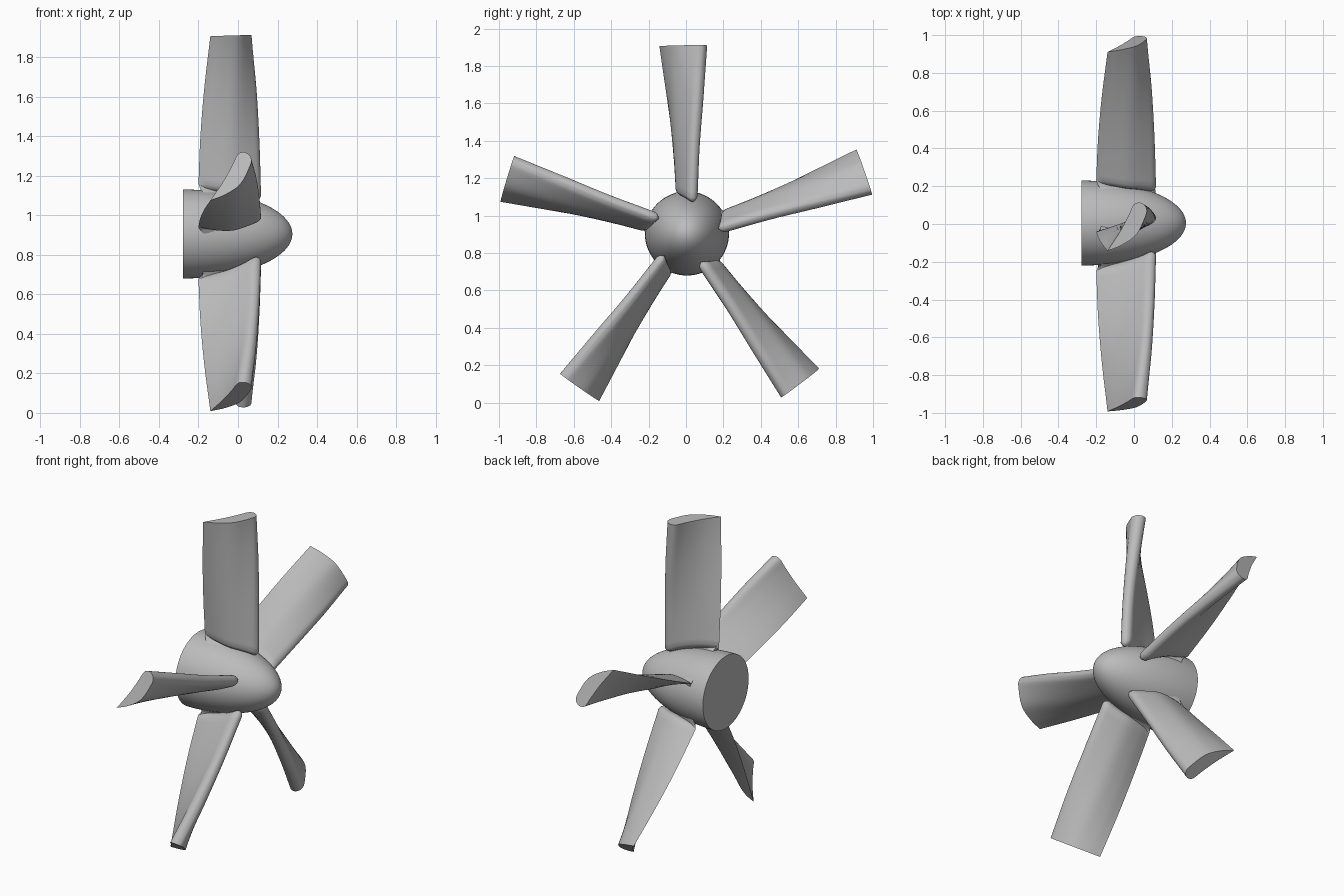
import bpy, bmesh, math
from mathutils import Vector, Matrix

AXIS = Vector((0, 0.005, 0.905))   # centre line of the hub, running along x
BACK, LENGTH, RADIUS = -0.277, 0.552, 0.225
TIP = 1.005

cube = bpy.data.objects.get("Cube")
if cube:
    bpy.data.objects.remove(cube, do_unlink=True)

metal = bpy.data.materials.new("plain_grey")
metal.use_nodes = True
GREY = (0.5, 0.5, 0.5, 1)
metal.diffuse_color = GREY
metal.node_tree.nodes["Principled BSDF"].inputs["Base Color"].default_value = GREY


def make_object(name, bm):
    bmesh.ops.recalc_face_normals(bm, faces=bm.faces)
    mesh = bpy.data.meshes.new(name)
    bm.to_mesh(mesh)
    bm.free()
    mesh.materials.append(metal)
    ob = bpy.data.objects.new(name, mesh)
    bpy.context.collection.objects.link(ob)
    bpy.ops.object.select_all(action="DESELECT")
    ob.select_set(True)
    bpy.context.view_layer.objects.active = ob
    bpy.ops.object.shade_smooth_by_angle(angle=math.radians(40))
    return ob


def spline(points, steps):
    """Smooth open curve through the points."""
    pts = [Vector(p) for p in points]
    pts = [2 * pts[0] - pts[1]] + pts + [2 * pts[-1] - pts[-2]]
    out = []
    for a, b, c, d in zip(pts, pts[1:], pts[2:], pts[3:]):
        for i in range(steps):
            t = i / steps
            out.append(0.5 * (2 * b + (c - a) * t + (2 * a - 5 * b + 4 * c - d) * t * t
                              + (3 * b - a - 3 * c + d) * t ** 3))
    return out + [pts[-2]]


def hub_radius(x):
    u = min(max((x - BACK) / LENGTH, 0), 1)
    return RADIUS * math.sqrt(1 - u * u)


# Hub: half ellipsoid with a flat back
bm = bmesh.new()
SIDES, RINGS = 64, 24
rings = []
for i in range(RINGS):
    a = i / RINGS * math.pi / 2
    x, r = BACK + LENGTH * math.sin(a), RADIUS * math.cos(a)
    rings.append([bm.verts.new(AXIS + Vector((x, r * math.cos(k * math.tau / SIDES),
                                              r * math.sin(k * math.tau / SIDES))))
                  for k in range(SIDES)])
nose = bm.verts.new(AXIS + Vector((BACK + LENGTH, 0, 0)))
bm.faces.new(rings[0])
for k in range(SIDES):
    n = (k + 1) % SIDES
    for lo, hi in zip(rings, rings[1:]):
        bm.faces.new((lo[k], lo[n], hi[n], hi[k]))
    bm.faces.new((rings[-1][k], rings[-1][n], nose))
make_object("hub", bm)

# Blade section in chord units: sharp trailing edge, round leading edge
SECTION = spline([(0, 0), (0.38, -0.03), (0.7, -0.085), (0.89, -0.125), (0.98, -0.07), (1, 0.02),
                  (0.97, 0.09), (0.87, 0.15), (0.52, 0.22), (0.22, 0.13), (0, 0)], 4)[:-1]
# Trailing point, leading point and thickness factor, evenly spaced from root to tip
STATIONS = spline([(-0.2, -0.045, 0.115, 0.035, 0.75), (-0.19, -0.075, 0.105, 0.05, 0.8),
                   (-0.17, -0.11, 0.085, 0.075, 0.9), (-0.14, -0.147, 0.05, 0.1, 1)], 8)


def section_at(station, flare=0):
    tail, lead = Vector(station[:2]), Vector(station[2:4])
    chord = lead - tail
    side = Vector((chord.y, -chord.x)) * station[4]
    pts = [tail + chord * p.x + side * p.y for p in SECTION]
    if not flare:
        return pts
    out = []
    for i, p in enumerate(pts):
        tangent = (pts[(i + 1) % len(pts)] - pts[i - 1]).normalized()
        out.append(p + Vector((tangent.y, -tangent.x)) * flare)
    return out


def on_hub(p, lift):
    return math.sqrt(max((hub_radius(p.x) + lift) ** 2 - p.y ** 2, 0.0004))


def blade_rings():
    # Fillet rings that follow the hub surface
    for flare, lift in ((0.045, -0.012), (0.03, 0.001), (0.018, 0.008), (0.008, 0.018)):
        yield [Vector((p.x, p.y, on_hub(p, lift))) for p in section_at(STATIONS[0], flare)]
    # Twisting blade body
    for i, station in enumerate(STATIONS):
        f = i / (len(STATIONS) - 1)
        ring = []
        for p in section_at(station):
            root = on_hub(p, 0.035)
            ring.append(Vector((p.x, p.y, root + (TIP + 0.03 * p.x - root) * f)))
        yield ring


# Five blades around the hub
for b in range(5):
    turn = Matrix.Translation(AXIS) @ Matrix.Rotation(b * math.tau / 5, 4, "X")
    bm = bmesh.new()
    loops = [[bm.verts.new(turn @ v) for v in ring] for ring in blade_rings()]
    count = len(SECTION)
    for lo, hi in zip(loops, loops[1:]):
        for k in range(count):
            n = (k + 1) % count
            bm.faces.new((lo[k], lo[n], hi[n], hi[k]))
    bm.faces.new(loops[0])
    bm.faces.new(loops[-1])
    make_object(f"blade_{b + 1}", bm)
